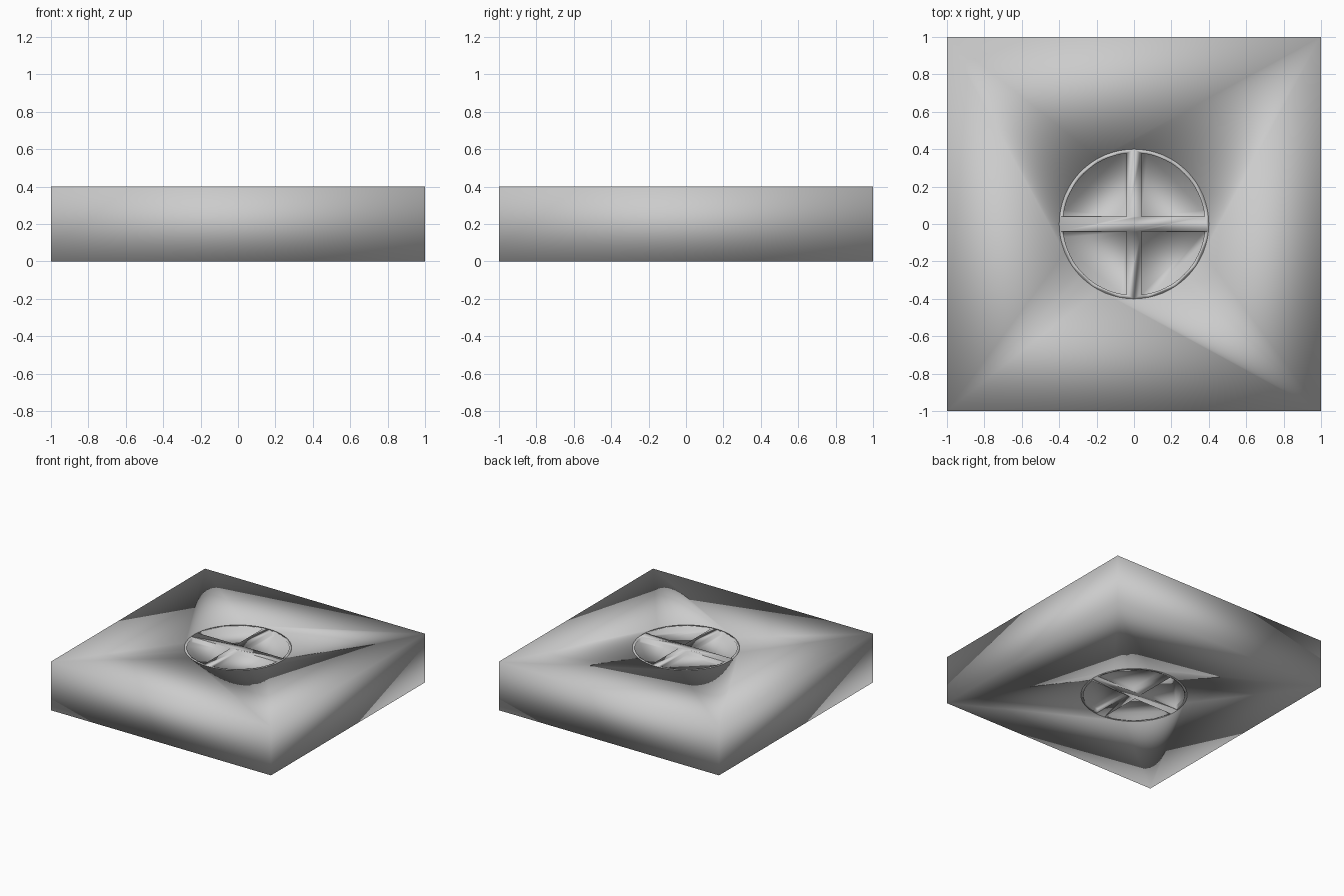
import bpy, bmesh, math

if "Cube" in bpy.data.objects:
    bpy.data.objects.remove(bpy.data.objects["Cube"])

HEIGHT, HOLE_R, RIM_R, BAR, DEPTH = 0.4, 0.4, 0.38, 0.04, 0.03


def cut(obj, cutter):
    mod = obj.modifiers.new("cut", 'BOOLEAN')
    mod.operation = 'DIFFERENCE'
    mod.solver = 'EXACT'
    mod.object = cutter
    bpy.context.view_layer.objects.active = obj
    bpy.ops.object.modifier_apply(modifier=mod.name)
    bpy.data.objects.remove(cutter)
    for p in obj.data.polygons:
        p.use_smooth = True


def cylinder(name, radius, depth):
    bpy.ops.mesh.primitive_cylinder_add(vertices=64, radius=radius, depth=depth,
                                        location=(0, 0, HEIGHT / 2))
    obj = bpy.context.object
    obj.name = name
    return obj


# Flat square housing with a round opening through it
bpy.ops.mesh.primitive_cube_add(size=1, location=(0, 0, HEIGHT / 2))
housing = bpy.context.object
housing.name = "housing"
housing.scale = (2, 2, HEIGHT)
bpy.ops.object.transform_apply(location=False, rotation=False, scale=True)
cut(housing, cylinder("opening_cutter", HOLE_R, 1))

# Quarter-circle pockets that leave a thin rim and a cross on both sides
bm = bmesh.new()
start = math.asin(BAR / RIM_R)
for z0, z1 in ((HEIGHT - DEPTH, HEIGHT + 0.1), (-0.1, DEPTH)):
    for q in range(4):
        c, s = round(math.cos(q * math.pi / 2)), round(math.sin(q * math.pi / 2))
        pts = [(BAR, BAR)]
        for i in range(17):
            a = start + (math.pi / 2 - 2 * start) * i / 16
            pts.append((RIM_R * math.cos(a), RIM_R * math.sin(a)))
        verts = [bm.verts.new((x * c - y * s, x * s + y * c, z0)) for x, y in pts]
        face = bm.faces.new(verts)
        new = bmesh.ops.extrude_face_region(bm, geom=[face])["geom"]
        bmesh.ops.translate(bm, vec=(0, 0, z1 - z0),
                            verts=[v for v in new if isinstance(v, bmesh.types.BMVert)])
bmesh.ops.recalc_face_normals(bm, faces=bm.faces)
mesh = bpy.data.meshes.new("pocket_cutter")
bm.to_mesh(mesh)
bm.free()
pockets = bpy.data.objects.new("pocket_cutter", mesh)
pockets.hide_render = True
bpy.context.collection.objects.link(pockets)

# Round insert with rim and cross bars
insert = cylinder("cross_insert", HOLE_R, HEIGHT)
cut(insert, pockets)
